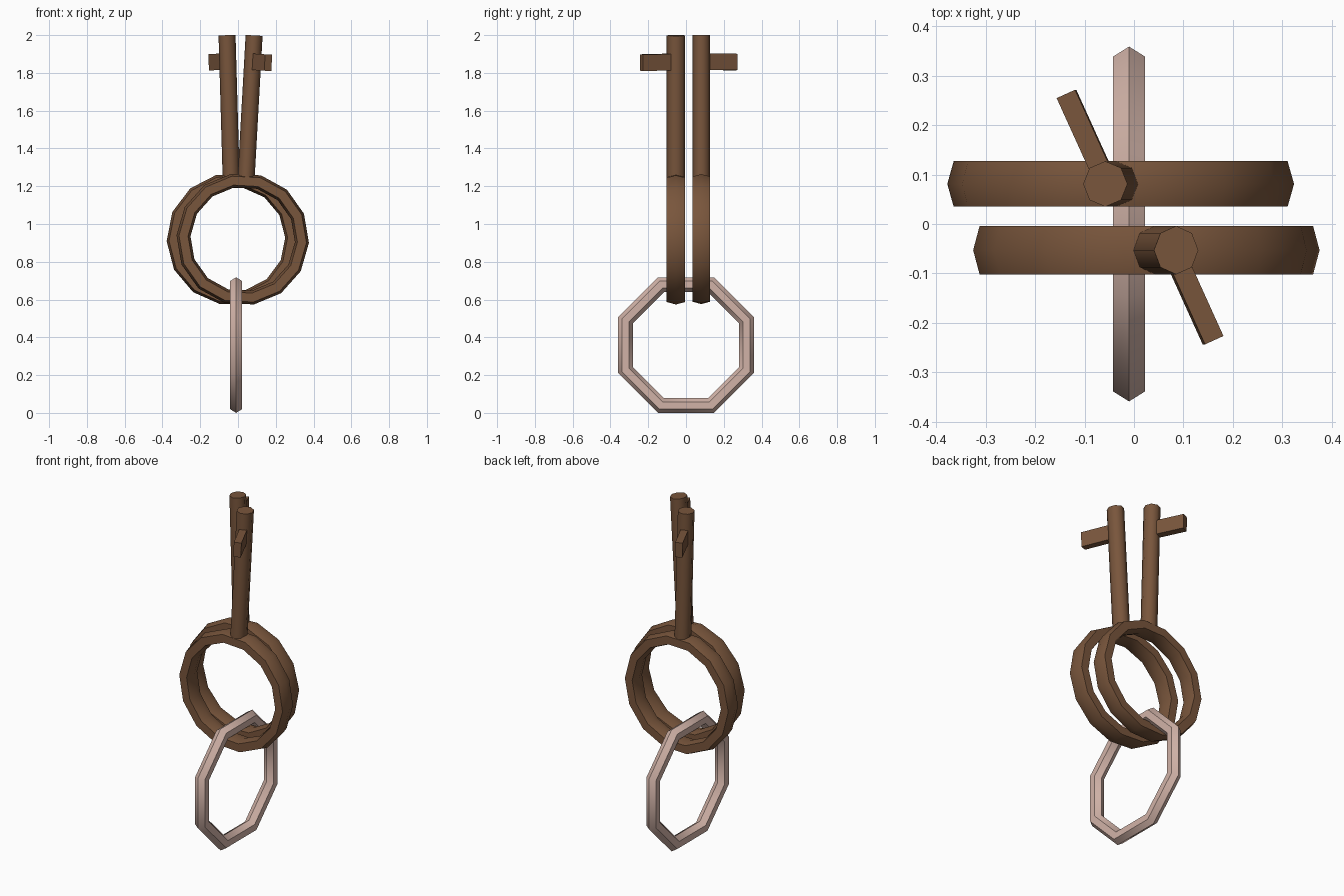
import bpy, bmesh, math
from mathutils import Matrix

if "Cube" in bpy.data.objects:
    bpy.data.objects.remove(bpy.data.objects["Cube"])


def material(name, rgb):
    m = bpy.data.materials.new(name)
    m.diffuse_color = (*rgb, 1)
    m.use_nodes = True
    m.node_tree.nodes["Principled BSDF"].inputs["Base Color"].default_value = m.diffuse_color
    return m


BROWN = material("brown", (0.19, 0.092, 0.045))
PINK = material("pale_pink", (0.64, 0.45, 0.39))


def finish(name, bm, mat, matrix):
    bmesh.ops.recalc_face_normals(bm, faces=bm.faces[:])
    me = bpy.data.meshes.new(name)
    bm.to_mesh(me)
    bm.free()
    me.transform(matrix)
    me.materials.append(mat)
    ob = bpy.data.objects.new(name, me)
    bpy.context.collection.objects.link(ob)
    bpy.ops.object.select_all(action='DESELECT')
    ob.select_set(True)
    bpy.context.view_layer.objects.active = ob
    bpy.ops.object.shade_smooth_by_angle(angle=math.radians(50))


def ring(name, profile, count, start, mat, matrix):
    """Sweep a closed (radius, depth) profile round the y axis."""
    bm = bmesh.new()
    loops = []
    for i in range(count):
        a = start + math.tau * i / count
        loops.append([bm.verts.new((r * math.cos(a), d, r * math.sin(a)))
                      for r, d in profile])
    n = len(profile)
    for i in range(count):
        p, q = loops[i], loops[(i + 1) % count]
        for j in range(n):
            k = (j + 1) % n
            bm.faces.new((p[j], p[k], q[k], q[j]))
    finish(name, bm, mat, matrix)


def hexagon(inner, outer, chamfer, half):
    return [(outer, 0), (outer - chamfer, half), (inner + chamfer, half),
            (inner, 0), (inner + chamfer, -half), (outer - chamfer, -half)]


def key(prefix, x, y, half, lean, top, tooth_angle):
    base = Matrix.Translation((x, y, 0.92)) @ Matrix.Rotation(math.radians(lean), 4, 'Y')
    # Round handle
    ring(prefix + "_key_bow", hexagon(0.277, 0.351, 0.013, half), 14, 0, BROWN, base)
    # Eight-sided shaft, sunk into the handle
    bm = bmesh.new()
    bottom = 0.305
    bmesh.ops.create_cone(bm, cap_ends=True, segments=8, radius1=1, radius2=1, depth=1)
    shape = (Matrix.Translation((0, 0, (top + bottom) / 2))
             @ Matrix.Diagonal((0.045, half, top - bottom, 1)))
    finish(prefix + "_key_shaft", bm, BROWN, base @ shape)
    # Single tooth, turned out from the shaft
    bm = bmesh.new()
    bmesh.ops.create_cube(bm, size=1)
    shape = (Matrix.Rotation(math.radians(tooth_angle), 4, 'Z')
             @ Matrix.Translation((0.11, 0, 0.94))
             @ Matrix.Diagonal((0.18, 0.041, 0.087, 1)))
    finish(prefix + "_key_tooth", bm, BROWN, base @ shape)


key("front", 0.025, -0.053, 0.049, 3.2, 1.08, -65.6)
key("back", -0.027, 0.081, 0.046, -1.65, 1.08, 114.4)

# Octagonal link through both handles, standing in the yz plane
c = math.cos(math.pi / 8)
ring("key_link", hexagon(0.281 / c, 0.359 / c, 0.02 / c, 0.032), 8, math.pi / 8, PINK,
     Matrix.Translation((-0.01, 0, 0.359)) @ Matrix.Rotation(math.pi / 2, 4, 'Z'))
